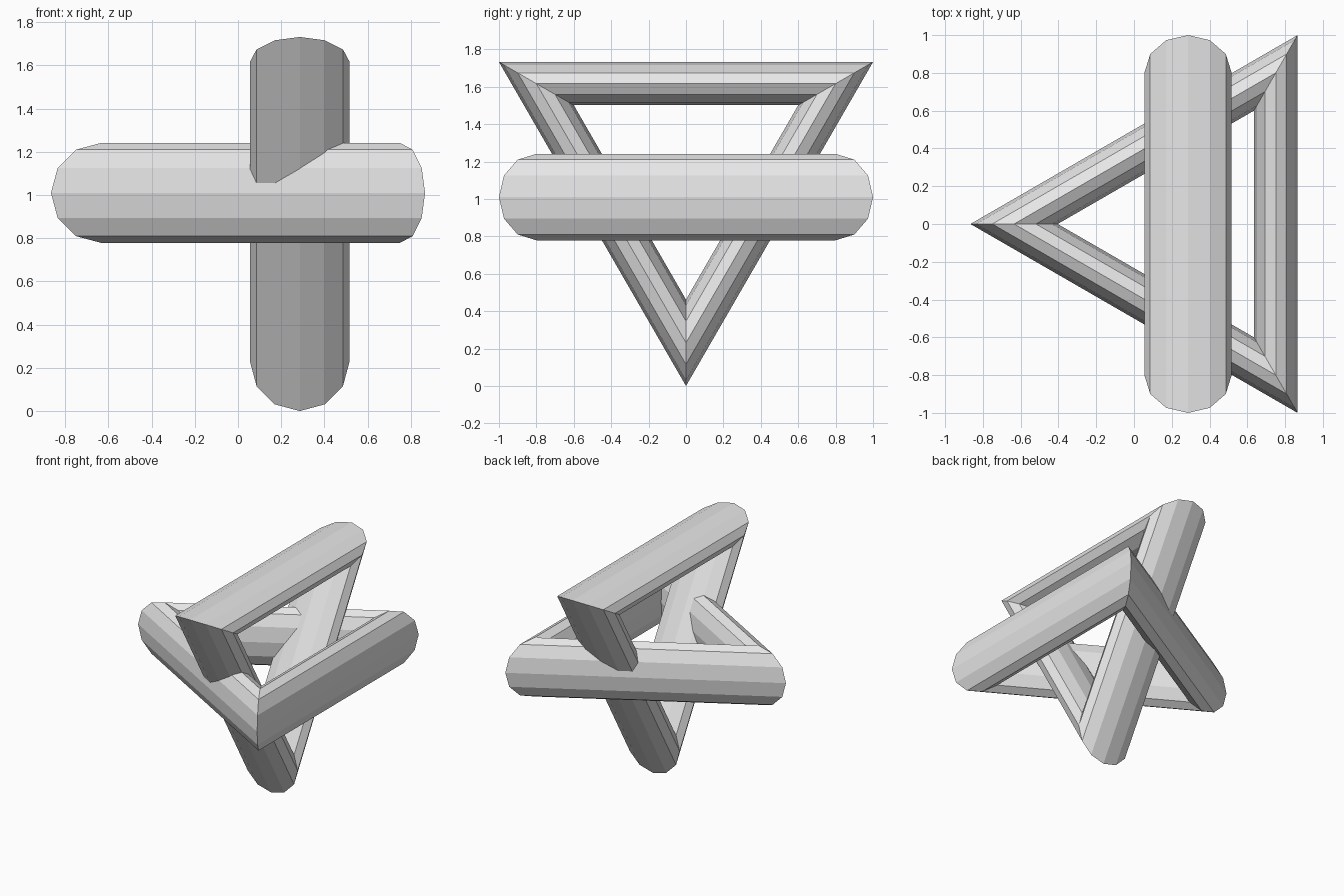
import bpy, bmesh
from math import cos, sin, pi
from mathutils import Matrix, Vector

if "Cube" in bpy.data.objects:
    bpy.data.objects.remove(bpy.data.objects["Cube"])

OUTER, TUBE, SIDES, CORNERS = 1.1547, 0.231, 12, 3

grey = bpy.data.materials.new("plain grey")
grey.diffuse_color = (0.8, 0.8, 0.8, 1)
grey.use_nodes = True
grey.node_tree.nodes["Principled BSDF"].inputs["Base Color"].default_value = grey.diffuse_color


def triangle_ring(name, matrix):
    """Three-cornered torus with a twelve-sided tube, one corner along local -X."""
    bm = bmesh.new()
    rings = []
    for i in range(CORNERS):
        a = pi + 2 * pi * i / CORNERS
        ring = []
        for j in range(SIDES):
            t = 2 * pi * j / SIDES
            r = OUTER - TUBE + TUBE * cos(t)
            ring.append(bm.verts.new((r * cos(a), r * sin(a), TUBE * sin(t))))
        rings.append(ring)
    for i in range(CORNERS):
        p, q = rings[i], rings[(i + 1) % CORNERS]
        for j in range(SIDES):
            k = (j + 1) % SIDES
            bm.faces.new((p[j], q[j], q[k], p[k]))
    bmesh.ops.transform(bm, matrix=matrix, verts=bm.verts)
    bmesh.ops.recalc_face_normals(bm, faces=bm.faces)
    mesh = bpy.data.meshes.new(name)
    bm.to_mesh(mesh)
    bm.free()
    mesh.materials.append(grey)
    obj = bpy.data.objects.new(name, mesh)
    bpy.context.collection.objects.link(obj)
    return obj


# Flat ring pointing to -X
triangle_ring("horizontal_triangle", Matrix.Translation((0.2887, 0, 1.01)))

# Upright ring pointing down, facing +X and -X
triangle_ring("vertical_triangle",
              Matrix.Translation((0.286, 0, OUTER)) @ Matrix.Rotation(-pi / 2, 4, 'Y'))
